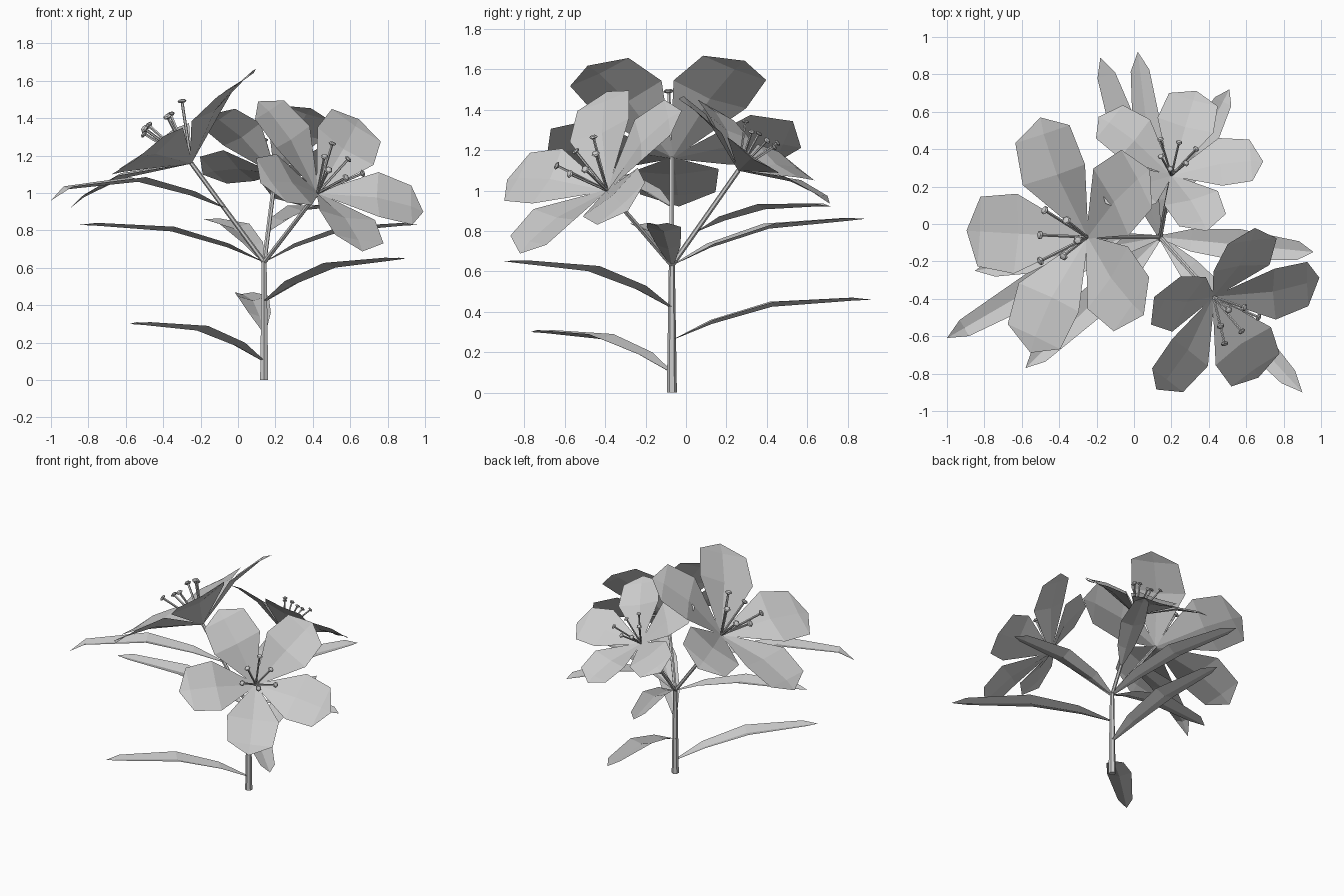
import bpy, bmesh, math
from mathutils import Vector, Matrix

cube = bpy.data.objects.get("Cube")
if cube:
    bpy.data.objects.remove(cube, do_unlink=True)

grey = bpy.data.materials.new("soft_grey")
grey.use_nodes = True
colour = (0.6, 0.6, 0.6, 1)
grey.diffuse_color = colour
grey.node_tree.nodes["Principled BSDF"].inputs["Base Color"].default_value = colour


def finish(name, bm):
    mesh = bpy.data.meshes.new(name)
    bm.to_mesh(mesh)
    bm.free()
    mesh.materials.append(grey)
    obj = bpy.data.objects.new(name, mesh)
    bpy.context.collection.objects.link(obj)
    return obj


def add_blade(bm, rows, tip):
    """Folded blade: each row is (left edge, midrib, right edge), closed by a tip point."""
    grid = [[bm.verts.new(p) for p in row] for row in rows]
    end = bm.verts.new(tip)
    for a, b in zip(grid, grid[1:]):
        for i in (0, 1):
            bm.faces.new((a[i], a[i + 1], b[i + 1], b[i]))
    for i in (0, 1):
        bm.faces.new((grid[-1][i], grid[-1][i + 1], end))


def add_rod(bm, a, b, r1, r2, sides=6):
    d = b - a
    turn = d.to_track_quat('Z', 'Y').to_matrix().to_4x4()
    bmesh.ops.create_cone(bm, cap_ends=True, segments=sides, radius1=r1, radius2=r2,
                          depth=d.length, matrix=Matrix.Translation((a + b) / 2) @ turn)


# Main stem and the point where it forks
root = Vector((0.14, -0.07, 0))
fork = Vector((0.14, -0.07, 0.63))
bm = bmesh.new()
add_rod(bm, root, fork, 0.025, 0.015)
finish("stem", bm)

# Petal stations as fractions of petal length: along, half width, midrib height, edge height
PETAL = [(0.01, 0.02, 0.0, 0.01), (0.5, 0.31, 0.22, 0.26), (0.826, 0.27, 0.28, 0.295)]
PETAL_TIP = (0.96, 0.275)


def flower(name, centre, size, phase):
    centre = Vector(centre)
    # Local axes: n along the branch, u uphill, v sideways
    n = (centre - fork).normalized()
    u = (Vector((0, 0, 1)) - n * n.z).normalized()
    v = n.cross(u)

    bm = bmesh.new()
    add_rod(bm, fork, centre, 0.013, 0.012)
    finish(name + "_branch", bm)

    # Five petals
    bm = bmesh.new()
    for k in range(5):
        t = math.radians(phase + 72 * k)
        out = u * math.cos(t) + v * math.sin(t)
        side = n.cross(out)
        rows = []
        for along, half, mid, edge in PETAL:
            p = centre + out * along * size
            rows.append((p + (n * edge - side * half) * size, p + n * mid * size,
                         p + (n * edge + side * half) * size))
        add_blade(bm, rows, centre + (out * PETAL_TIP[0] + n * PETAL_TIP[1]) * size)
    finish(name + "_petals", bm)

    # Six stamens, alternately wide and narrow, each with a flat anther
    bm = bmesh.new()
    for k in range(6):
        t = math.radians(60 * k - 6)
        spread, height = ((0.228, 0.43), (0.16, 0.4))[k % 2]
        end = centre + ((u * math.cos(t) + v * math.sin(t)) * spread + n * height) * size
        add_rod(bm, centre, end, 0.012 * size, 0.012 * size, 5)
        turn = (end - centre).to_track_quat('Z', 'Y').to_matrix().to_4x4()
        flat = Matrix.Diagonal((1, 1, 0.45, 1))
        bmesh.ops.create_uvsphere(bm, u_segments=6, v_segments=4, radius=0.037 * size,
                                  matrix=Matrix.Translation(end) @ turn @ flat)
    finish(name + "_stamens", bm)


flower("right_flower", (-0.25, -0.07, 1.16), 0.69, 33)
flower("front_flower", (0.425, -0.39, 1.0), 0.585, 25)
flower("back_flower", (0.20, 0.26, 1.10), 0.5, 30)

# Leaf stations: fraction along, half width, midrib rise, edge lift
LEAF = [(0.0, 0.01, 0.0, 0.0), (0.2, 0.06, 0.08, 0.02), (0.5, 0.085, 0.165, 0.025),
        (0.9, 0.05, 0.19, 0.015)]


def leaf(name, base, tip, bend=1.0):
    base, tip = Vector(base), Vector(tip)
    run = Vector((tip.x - base.x, tip.y - base.y, 0))
    side = Vector((0, 0, 1)).cross(run.normalized())
    rows = []
    for s, half, rise, lift in LEAF:
        p = base + run * s + Vector((0, 0, rise * bend))
        if s > 0.8:
            p.z = (p.z + tip.z) / 2
        up = Vector((0, 0, lift))
        rows.append((p - side * half + up, p, p + side * half + up))
    bm = bmesh.new()
    add_blade(bm, rows, tip)
    finish(name, bm)


# Leaves up the stem
leaf("low_front_leaf", (0.14, -0.07, 0.10), (-0.58, -0.77, 0.30))
leaf("low_back_leaf", (0.14, -0.07, 0.26), (0.02, 0.92, 0.46))
leaf("middle_front_leaf", (0.14, -0.07, 0.42), (0.90, -0.90, 0.65), 1.1)
# Whorl at the fork
leaf("fork_right_leaf", fork, (-0.85, -0.25, 0.83))
leaf("fork_back_leaf", fork, (-0.18, 0.89, 0.86), 1.1)
leaf("fork_left_leaf", fork, (0.96, -0.15, 0.83))
# Leaves on the branches
leaf("right_branch_leaf", (-0.07, -0.07, 0.92), (-1.0, -0.61, 0.96), 0.85)
leaf("back_branch_leaf", (0.165, 0.06, 0.80), (0.51, 0.72, 0.92), 0.65)
